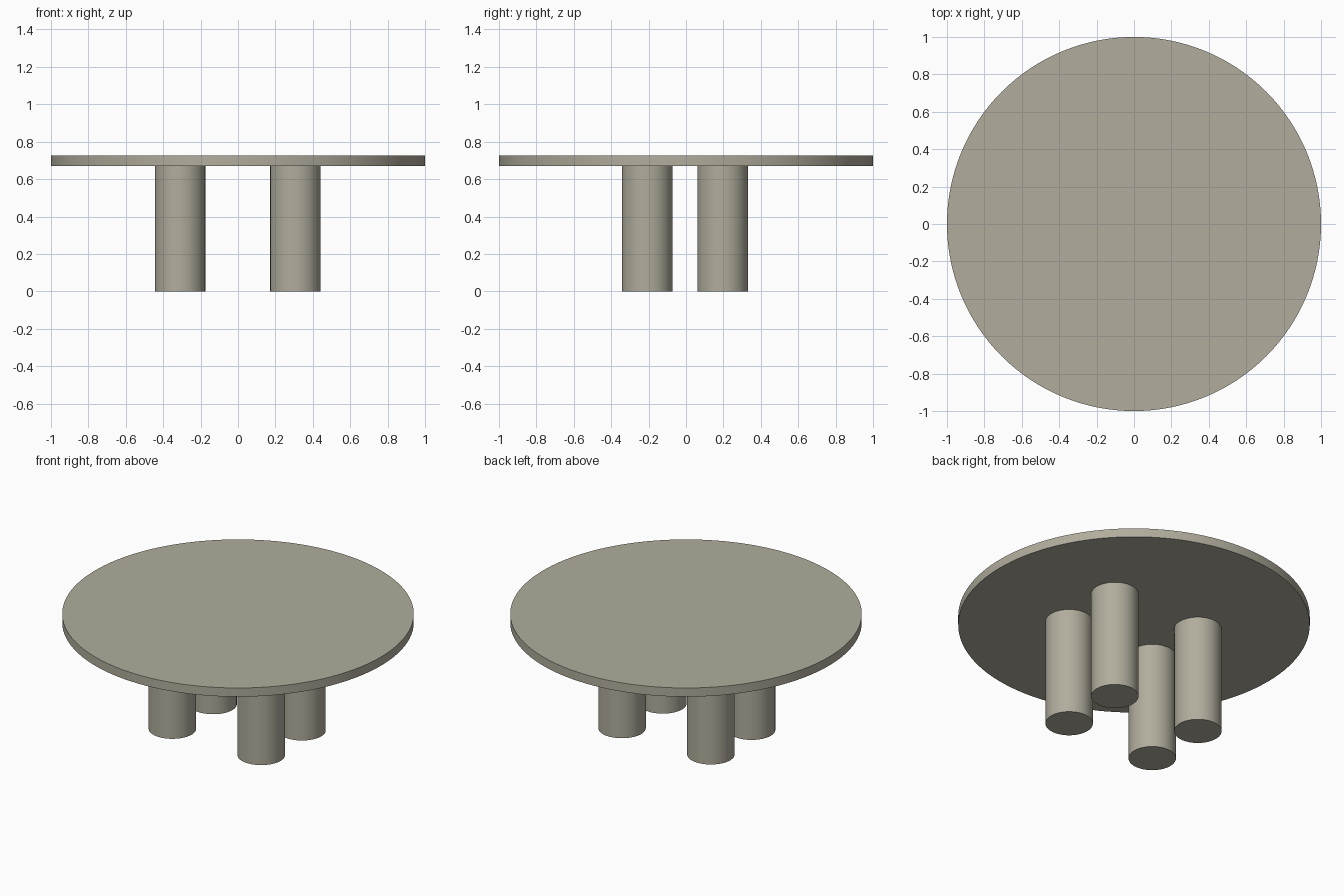
import bpy, math

if "Cube" in bpy.data.objects:
    bpy.data.objects.remove(bpy.data.objects["Cube"])

# Single warm grey-beige finish
finish = bpy.data.materials.new("warm_stone_beige")
finish.diffuse_color = (0.44, 0.415, 0.335, 1.0)
finish.use_nodes = True
finish.node_tree.nodes["Principled BSDF"].inputs["Base Color"].default_value = finish.diffuse_color


def cylinder(name, x, y, z0, z1, radius, sides):
    bpy.ops.mesh.primitive_cylinder_add(
        vertices=sides, radius=radius, depth=z1 - z0,
        location=(x, y, (z0 + z1) / 2))
    ob = bpy.context.object
    ob.name = name
    ob.data.materials.append(finish)
    bpy.ops.object.shade_smooth_by_angle(angle=math.radians(30))
    return ob


# Round table top
cylinder("table_top", 0, 0, 0.671, 0.726, 1.0, 128)

# Four thick round legs in a rectangle, slightly off centre
for side, x in (("left", -0.31), ("right", 0.307)):
    for end, y in (("front", -0.208), ("back", 0.196)):
        cylinder(f"{end}_{side}_leg", x, y, 0, 0.671, 0.135, 64)
